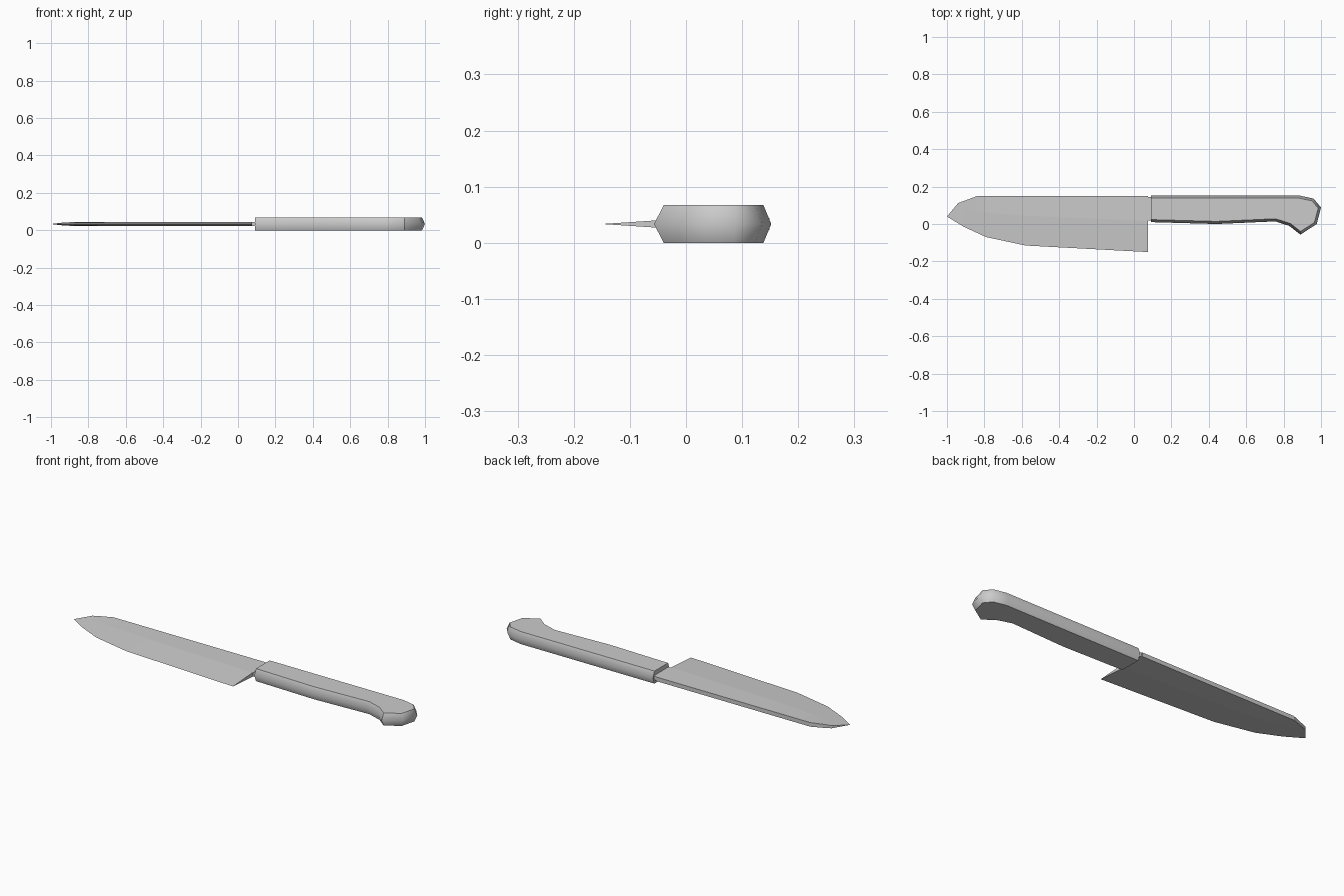
import bpy, bmesh, math
from mathutils import Vector

cube = bpy.data.objects.get("Cube")
if cube:
    bpy.data.objects.remove(cube, do_unlink=True)

MID_Z = 0.0335

grey = bpy.data.materials.new("light_grey")
grey.use_nodes = True
grey.diffuse_color = (0.6, 0.6, 0.6, 1)
grey.node_tree.nodes["Principled BSDF"].inputs["Base Color"].default_value = (0.6, 0.6, 0.6, 1)


def make_object(name, bm):
    bmesh.ops.recalc_face_normals(bm, faces=bm.faces)
    mesh = bpy.data.meshes.new(name)
    bm.to_mesh(mesh)
    bm.free()
    mesh.materials.append(grey)
    obj = bpy.data.objects.new(name, mesh)
    bpy.context.collection.objects.link(obj)
    return obj


def bridge(bm, a, b):
    for i in range(len(a)):
        j = (i + 1) % len(a)
        bm.faces.new((a[i], a[j], b[j], b[i]))


def height_at(line, x):
    """Interpolate y along a polyline sorted by x."""
    for (x0, y0), (x1, y1) in zip(line, line[1:]):
        if x <= x1:
            return y0 + (y1 - y0) * (x - x0) / (x1 - x0)
    return line[-1][1]


# Blade: thick spine tapering to a sharp cutting edge and a pointed tip
spine = [(-1, 0.04), (-0.94, 0.112), (-0.84, 0.149), (0.075, 0.149)]
edge = [(-1, 0.04), (-0.91, -0.015), (-0.79, -0.07), (-0.58, -0.115), (0.075, -0.15)]
stations = sorted({x for x, _ in spine + edge})[1:]
half, slope = 0.011, 0.066

bm = bmesh.new()
tip = bm.verts.new((-1, 0.04, MID_Z))
rings = []
for x in stations:
    top, low = height_at(spine, x), height_at(edge, x)
    width = top - low
    grind = min(half / slope, width * 0.6)
    section = [(low, 0), (low + grind, grind * slope), (top, min(half, width * slope)),
               (top, -min(half, width * slope)), (low + grind, -grind * slope)]
    rings.append([bm.verts.new((x, y, MID_Z + z)) for y, z in section])
for i in range(5):
    bm.faces.new((tip, rings[0][i], rings[0][(i + 1) % 5]))
for a, b in zip(rings, rings[1:]):
    bridge(bm, a, b)
bm.faces.new(rings[-1])
make_object("blade", bm)

# Tang: short neck between blade and handle
bm = bmesh.new()
bmesh.ops.create_cube(bm, size=1)
for v in bm.verts:
    v.co = (0.09 + v.co.x * 0.08, 0.082 + v.co.y * 0.124, MID_Z + v.co.z * 0.0215)
make_object("tang", bm)

# Handle: hooked outline, widest at mid height, sides leaning in to flat faces
outline = [Vector(p) for p in (
    (0.09, 0.152), (0.885, 0.152), (0.96, 0.136), (1.0, 0.088), (0.977, 0.0),
    (0.89, -0.057), (0.83, -0.01), (0.755, 0.014), (0.44, 0.0), (0.09, 0.01))]


def inset(points, amount):
    """Shrink a clockwise outline, keeping the front end square."""
    result = []
    for i, p in enumerate(points):
        before = (p - points[i - 1]).normalized()
        after = (points[(i + 1) % len(points)] - p).normalized()
        n1, n2 = Vector((before.y, -before.x)), Vector((after.y, -after.x))
        q = p + (n1 + n2) * amount / (1 + n1.dot(n2))
        if i in (0, len(points) - 1):
            q.x = p.x
        result.append(q)
    return result


bm = bmesh.new()
levels = [(0, 0.014), (MID_Z, 0), (2 * MID_Z, 0.014)]
rings = [[bm.verts.new((p.x, p.y, z)) for p in inset(outline, d)] for z, d in levels]
for a, b in zip(rings, rings[1:]):
    bridge(bm, a, b)
bm.faces.new(rings[0])
bm.faces.new(rings[-1])
handle = make_object("handle", bm)

# Rounded sides on the handle, crisp rims
bpy.ops.object.select_all(action='DESELECT')
handle.select_set(True)
bpy.context.view_layer.objects.active = handle
bpy.ops.object.shade_smooth_by_angle(angle=math.radians(60))
